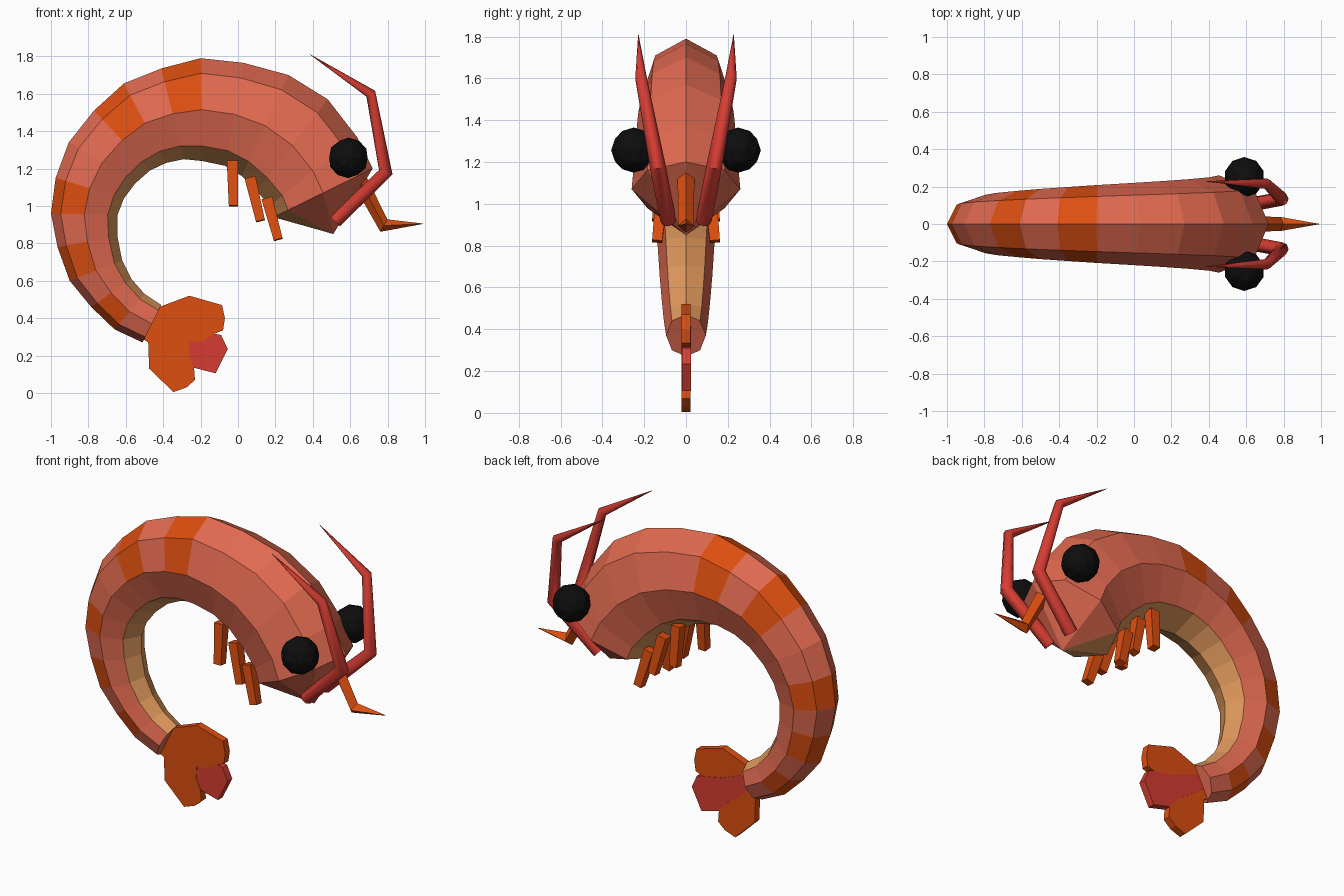
import bpy
import bmesh
import math
from mathutils import Vector

default_cube = bpy.data.objects.get("Cube")
if default_cube:
    bpy.data.objects.remove(default_cube, do_unlink=True)


def make_material(name, color):
    mat = bpy.data.materials.new(name)
    mat.use_nodes = True
    mat.diffuse_color = (*color, 1)
    mat.node_tree.nodes["Principled BSDF"].inputs["Base Color"].default_value = (*color, 1)
    return mat


SALMON = make_material("salmon shell", (0.75, 0.143, 0.08))
ORANGE = make_material("orange band", (0.72, 0.077, 0.005))
TAN = make_material("tan belly", (0.73, 0.31, 0.105))
RED = make_material("red feeler", (0.67, 0.046, 0.032))
BLACK = make_material("black eye", (0.004, 0.004, 0.004))


def finish(name, bm, materials):
    bmesh.ops.recalc_face_normals(bm, faces=bm.faces)
    mesh = bpy.data.meshes.new(name)
    bm.to_mesh(mesh)
    bm.free()
    for mat in materials:
        mesh.materials.append(mat)
    obj = bpy.data.objects.new(name, mesh)
    bpy.context.collection.objects.link(obj)
    return obj


def loft(bm, rings, paint=lambda segment, side: 0):
    """Join rings of points with quads; paint picks the material slot."""
    loops = [[bm.verts.new(p) for p in ring] for ring in rings]
    count = len(loops[0])
    for i, (a, b) in enumerate(zip(loops, loops[1:])):
        for k in range(count):
            n = (k + 1) % count
            face = bm.faces.new((a[k], a[n], b[n], b[k]))
            face.material_index = paint(i, k)
    return loops


def tube(name, path, radii, sides, mat, turn=0.0):
    """Tapered many-sided tube along a bent path."""
    points = [Vector(p) for p in path]
    rings = []
    for i, p in enumerate(points):
        before, after = points[max(i - 1, 0)], points[min(i + 1, len(points) - 1)]
        parts = [(p - before).normalized(), (after - p).normalized()]
        along = (parts[0] + parts[1]).normalized()
        u = along.cross(Vector((0, 1, 0))).normalized()
        v = along.cross(u)
        angles = [turn + math.tau * k / sides for k in range(sides)]
        rings.append([p + radii[i] * (u * math.cos(t) + v * math.sin(t)) for t in angles])
    bm = bmesh.new()
    loops = loft(bm, rings)
    bm.faces.new(loops[0])
    bm.faces.new(loops[-1])
    return finish(name, bm, [mat])


# Curled body: back ridge and belly ridge of each ring, tail to head
back = [(-.51, .27), (-.66, .34), (-.785, .46), (-.9, .6), (-.965, .78), (-1, .96),
        (-.975, 1.15), (-.905, 1.34), (-.77, 1.51), (-.61, 1.655), (-.41, 1.735),
        (-.2, 1.79), (.03, 1.765), (.27, 1.7), (.48, 1.57), (.635, 1.37), (.72, 1.2)]
belly = [(-.41, .47), (-.5, .53), (-.57, .61), (-.62, .71), (-.645, .84), (-.645, .95),
         (-.61, 1.04), (-.55, 1.12), (-.47, 1.19), (-.385, 1.23), (-.29, 1.25),
         (-.19, 1.24), (-.07, 1.215), (.02, 1.16), (.1, 1.08), (.17, 1), (.19, .94)]
SIDES = 8
BANDS = {1, 3, 5, 8, 10}


def paint_body(segment, side):
    if side in (3, 4):
        return 2
    return 1 if segment in BANDS and side in (0, 1, 6, 7) else 0


rings = []
for i, (outer, inner) in enumerate(zip(back, belly)):
    top, low = Vector((outer[0], 0, outer[1])), Vector((inner[0], 0, inner[1]))
    centre, reach = (top + low) / 2, (top - low) / 2
    wide = Vector((0, .095 + .165 * i / (len(back) - 1), 0))
    angles = [math.tau * k / SIDES for k in range(SIDES)]
    rings.append([centre + reach * math.cos(t) + wide * math.sin(t) for t in angles])
bm = bmesh.new()
loops = loft(bm, rings, paint_body)
bm.faces.new(loops[0])
# Pointed face closing the head
snout = bm.verts.new((.51, 0, .85))
for k in range(SIDES):
    face = bm.faces.new((loops[-1][k], loops[-1][(k + 1) % SIDES], snout))
    face.material_index = 2 if k in (3, 4) else 0
finish("body", bm, [SALMON, ORANGE, TAN])


# Tail fan plates
def plate(name, outline, mat, shift=0.0, half=.022):
    bm = bmesh.new()
    loops = loft(bm, [[(x, shift + y, z) for x, z in outline] for y in (-half, half)])
    bm.faces.new(loops[0])
    bm.faces.new(loops[1])
    finish(name, bm, [mat])


plate("tail_fan_outer", [(-.51, .29), (-.42, .46), (-.26, .52), (-.085, .47), (-.07, .4),
                         (-.08, .335), (-.13, .315), (-.19, .275), (-.26, .275),
                         (-.265, .2), (-.235, .135), (-.23, .07), (-.275, .03),
                         (-.345, .005), (-.475, .13), (-.48, .27)], ORANGE)
plate("tail_fan_middle", [(-.47, .33), (-.43, .41), (-.25, .34), (-.09, .31), (-.055, .235),
                          (-.12, .105), (-.235, .135), (-.3, .21)], RED, shift=.002)

# Paired eyes, feelers and legs
legs = {"rear": ((-.03, 1.24), (-.025, 1)), "middle": ((.065, 1.15), (.12, .92)),
        "front": ((.155, 1.04), (.215, .82))}
for label, s in (("left", -1), ("right", 1)):
    side_name = "back" if s > 0 else "near"
    bm = bmesh.new()
    bmesh.ops.create_icosphere(bm, subdivisions=2, radius=.108)
    bmesh.ops.translate(bm, verts=bm.verts, vec=(.59, s * .25, 1.257))
    finish("eye_" + side_name, bm, [BLACK])

    feeler = tube("feeler_" + side_name,
                  [(.52, s * .085, .92), (.79, s * .135, 1.18),
                   (.71, s * .215, 1.6), (.385, s * .228, 1.81)],
                  [.038, .038, .028, .001], 8, RED)
    bpy.ops.object.select_all(action="DESELECT")
    feeler.select_set(True)
    bpy.context.view_layer.objects.active = feeler
    bpy.ops.object.shade_smooth_by_angle(angle=math.radians(50))

    for label_leg, (hip, foot) in legs.items():
        tube("leg_" + label_leg + "_" + side_name,
             [(hip[0], s * .115, hip[1]), (foot[0], s * .138, foot[1])],
             [.042, .034], 4, ORANGE, math.pi / 4)

# Bent spike under the head
tube("head_spike", [(.655, 0, 1.13), (.78, 0, .895), (.99, 0, .905)],
     [.04, .038, .001], 4, ORANGE)
